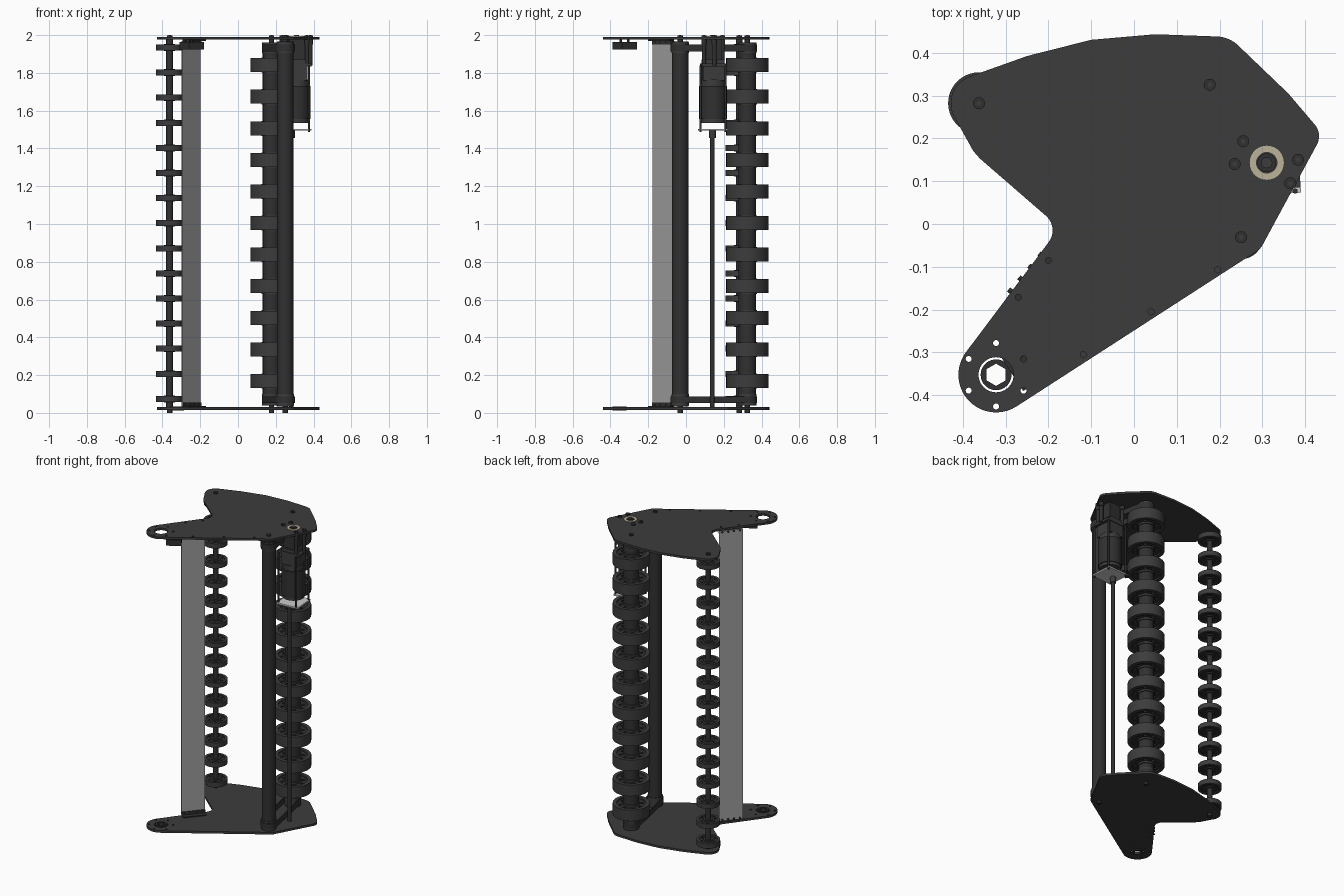
import bpy, bmesh
from math import cos, sin, radians, pi, atan2
from mathutils import Vector

if "Cube" in bpy.data.objects:
    bpy.data.objects.remove(bpy.data.objects["Cube"])


def material(name, v):
    m = bpy.data.materials.new(name)
    m.diffuse_color = (*v, 1)
    m.use_nodes = True
    m.node_tree.nodes["Principled BSDF"].inputs["Base Color"].default_value = m.diffuse_color
    return m


DARK = material("dark_grey", (0.045, 0.045, 0.045))
BLACK = material("black", (0.03, 0.03, 0.03))
PANEL = material("panel_grey", (0.35, 0.35, 0.35))
LIGHT = material("light_metal", (0.6, 0.6, 0.6))
TAN = material("bearing_tan", (0.5, 0.45, 0.32))


def arc(c, r, a0, a1, n=10):
    return [(c[0] + r * cos(radians(a0 + (a1 - a0) * i / n)),
             c[1] + r * sin(radians(a0 + (a1 - a0) * i / n))) for i in range(n + 1)]


def circle(r, c=(0, 0), n=40):
    return arc(c, r, 0, 360, n)[:-1]


def ring_points(r, n, start=0, c=(0, 0)):
    return [(c[0] + r * cos(radians(start) + 2 * pi * i / n),
             c[1] + r * sin(radians(start) + 2 * pi * i / n)) for i in range(n)]


def slot(a, b, r):
    t = atan2(b[1] - a[1], b[0] - a[0]) * 180 / pi
    return arc(b, r, t - 90, t + 90, 16) + arc(a, r, t + 90, t + 270, 16)


def extrude(name, loops, z0, z1, mat=DARK, loc=(0, 0)):
    """Extrude a filled outline (later loops are holes) from z0 to z1."""
    cu = bpy.data.curves.new(name, 'CURVE')
    cu.dimensions = '2D'
    cu.fill_mode = 'BOTH'
    cu.extrude = (z1 - z0) / 2
    for pts in loops:
        s = cu.splines.new('POLY')
        s.points.add(len(pts) - 1)
        for p, q in zip(s.points, pts):
            p.co = (q[0], q[1], 0, 1)
        s.use_cyclic_u = True
    tmp = bpy.data.objects.new("tmp", cu)
    bpy.context.collection.objects.link(tmp)
    dg = bpy.context.evaluated_depsgraph_get()
    me = bpy.data.meshes.new_from_object(tmp.evaluated_get(dg))
    bpy.data.objects.remove(tmp)
    bpy.data.curves.remove(cu)
    bm = bmesh.new()
    bm.from_mesh(me)
    bmesh.ops.remove_doubles(bm, verts=bm.verts, dist=1e-5)
    bmesh.ops.recalc_face_normals(bm, faces=bm.faces)
    for f in bm.faces:
        f.smooth = True
    bm.to_mesh(me)
    bm.free()
    me.set_sharp_from_angle(angle=radians(30))
    me.materials.clear()
    me.materials.append(mat)
    ob = bpy.data.objects.new(name, me)
    ob.location = (*loc, (z0 + z1) / 2)
    bpy.context.collection.objects.link(ob)
    return ob


def cyl(name, c, r, z0, z1, mat=DARK, n=40):
    return extrude(name, [circle(r, n=n)], z0, z1, mat, c)


def box(name, c, sx, sy, z0, z1, mat=DARK, angle=0):
    x, y = sx / 2, sy / 2
    ob = extrude(name, [[(-x, -y), (x, -y), (x, y), (-x, y)]], z0, z1, mat, c)
    ob.rotation_euler.z = radians(angle)
    return ob


def copy(ob, z):
    o = ob.copy()
    o.location.z = z
    bpy.context.collection.objects.link(o)


PIVOT, IDLER, DRIVE = (-0.322, -0.352), (-0.362, 0.282), (0.177, 0.325)
PIPE, MOTOR, SHAFT = (0.25, -0.031), (0.31, 0.143), (0.283, 0.14)

# side plates
outline = (arc(PIVOT, 0.088, 142, 303, 20) + arc((0.265, -0.03), 0.04, -57, -28)
           + arc((0.39, 0.205), 0.042, -28, 40) + [(0.36, 0.305)]
           + arc((0.19, 0.36), 0.078, 43, 85) + [(0.05, 0.443), (-0.1, 0.43), (-0.25, 0.392)]
           + arc(IDLER, 0.066, 109, 205) + [(-0.375, 0.17), (-0.36, 0.153)]
           + arc((-0.235, -0.015), 0.045, 50, -38))
holes = [circle(0.041, PIVOT)]
holes += [circle(0.007, p, 16) for p in
          ring_points(0.074, 6, 30, PIVOT) + [(-0.2, -0.085), (-0.27, -0.171)]]
edge_holes = [circle(0.007, p, 16) for p in [(0.195, -0.107), (0.04, -0.205), (-0.118, -0.305)]]
extrude("bottom_plate", [outline] + holes, 0.016, 0.03)
extrude("top_plate", [outline] + holes + edge_holes, 1.976, 1.99)
extrude("pivot_hex_bearing", [circle(0.036), ring_points(0.026, 6, 30)], 0.012, 0.034, BLACK, PIVOT)

# bolts through the plates
for p in [IDLER, DRIVE, PIPE]:
    cyl("bottom_bolt", p, 0.014, 0.0, 0.05, BLACK, 20)
for p in [IDLER, DRIVE, PIPE, (0.255, 0.193), (0.235, 0.14), (0.383, 0.15), (0.365, 0.095)]:
    cyl("top_bolt", p, 0.014, 1.95, 1.998, BLACK, 20)
    cyl("top_bolt_socket", p, 0.006, 1.99, 2.0, DARK, 6)

# drive roller: tube with wide wheels
cyl("drive_roller_tube", DRIVE, 0.046, 0.05, 1.96, BLACK)
tyre = extrude("drive_wheel_tyre", [circle(0.112, n=48), circle(0.088, n=48)], -0.037, 0.037, DARK, DRIVE)
web = extrude("drive_wheel_web", [circle(0.089, n=48), circle(0.04)]
              + [circle(0.009, p, 12) for p in ring_points(0.066, 8)], -0.028, 0.028, BLACK, DRIVE)
hub = extrude("drive_wheel_hub", [circle(0.052), circle(0.04)], -0.04, 0.04, DARK, DRIVE)
for part in (tyre, web, hub):
    for i in range(1, 11):
        copy(part, 0.169 + 0.1672 * i)
    part.location.z = 0.169

# idler roller: thin shaft with narrow discs
cyl("idler_shaft", IDLER, 0.018, 0.02, 1.98, BLACK, 24)
rim = extrude("idler_disc_rim", [circle(0.072), circle(0.055)], -0.016, 0.016, DARK, IDLER)
iweb = extrude("idler_disc_web", [circle(0.056), circle(0.016, n=24)]
               + [circle(0.006, p, 12) for p in ring_points(0.043, 6)], -0.011, 0.011, BLACK, IDLER)
ihub = extrude("idler_disc_hub", [circle(0.029, n=24), circle(0.016, n=24)], -0.018, 0.018, DARK, IDLER)
for part in (rim, iweb, ihub):
    for i in range(1, 15):
        copy(part, 0.074 + 0.1329 * i)
    part.location.z = 0.074

# cross pipe, end collars and the links to the drive roller
cyl("cross_pipe", PIPE, 0.043, 0.035, 1.965, BLACK)
for z0, z1 in [(0.04, 0.1), (1.905, 1.96)]:
    cyl("pipe_collar", PIPE, 0.047, z0, z1)
    cyl("drive_collar", DRIVE, 0.049, z0, z1)
    zc = (z0 + z1) / 2
    extrude("belt", [slot(PIPE, DRIVE, 0.051), slot(PIPE, DRIVE, 0.044)], zc - 0.018, zc + 0.018, BLACK)

# flat panel with angle brackets
a, b = Vector((-0.296, -0.175)), Vector((-0.2, -0.062))
mid, ang = (a + b) / 2, 49.6
inward = Vector((0.76, -0.65))
box("flat_panel", mid, 0.148, 0.006, 0.035, 1.97, PANEL, ang)
for z0, z1, f0, f1 in [(0.03, 0.055, 0.03, 0.036), (1.951, 1.976, 1.97, 1.976)]:
    box("bracket_upright", mid + inward * 0.006, 0.148, 0.006, z0, z1, BLACK, ang)
    box("bracket_flange", mid + inward * 0.022, 0.148, 0.038, f0, f1, BLACK, ang)
    for k in (-0.055, -0.018, 0.018, 0.055):
        p = mid + (b - a).normalized() * k
        bolt = cyl("bracket_bolt", p, 0.006, -0.012, 0.012, BLACK, 12)
        bolt.location.z = (z0 + z1) / 2
        bolt.rotation_euler = (pi / 2, 0, radians(ang))

# sensor block under the top plate
box("sensor_block", (-0.245, -0.325), 0.094, 0.094, 1.923, 1.963, BLACK, 33)
for dx, dy in [(-0.02, 0.02), (0.0, -0.02)]:
    cyl("sensor_spacer", (-0.245 + dx, -0.325 + dy), 0.007, 1.96, 1.978, BLACK, 12)

# motor, gearbox and cage
cyl("motor_can", MOTOR, 0.073, 1.555, 1.73, BLACK)
cyl("motor_can_lower_band", MOTOR, 0.067, 1.535, 1.56, DARK)
cyl("motor_can_upper_band", MOTOR, 0.065, 1.73, 1.765, DARK)
box("gearbox", MOTOR, 0.11, 0.115, 1.76, 1.87, DARK, 4)
box("gearbox_neck", MOTOR, 0.085, 0.09, 1.87, 1.977, BLACK, 4)
for p in [(0.255, 0.193), (0.235, 0.14), (0.383, 0.15), (0.365, 0.095)]:
    cyl("motor_mount_post", p, 0.011, 1.84, 1.977, BLACK, 16)
box("gearbox_flange", MOTOR, 0.15, 0.125, 1.835, 1.85, DARK, 4)
box("cage_base", MOTOR, 0.15, 0.15, 1.494, 1.504, LIGHT, 4)
for sx in (-1, 1):
    for sy in (-1, 1):
        p = (MOTOR[0] + 0.066 * sx, MOTOR[1] + 0.066 * sy)
        cyl("cage_rod", p, 0.006, 1.488, 1.84, BLACK, 12)
extrude("top_bearing", [circle(0.041), circle(0.024)], 1.976, 1.994, TAN, MOTOR)
cyl("output_shaft", MOTOR, 0.022, 1.9, 1.996, BLACK, 24)
cyl("output_shaft_bolt", MOTOR, 0.013, 1.99, 2.0, DARK, 20)

# long thin tie shaft below the motor
cyl("tie_shaft", SHAFT, 0.012, 0.025, 1.5, BLACK, 20)
cyl("tie_shaft_coupler", SHAFT, 0.018, 1.455, 1.495, DARK, 20)
